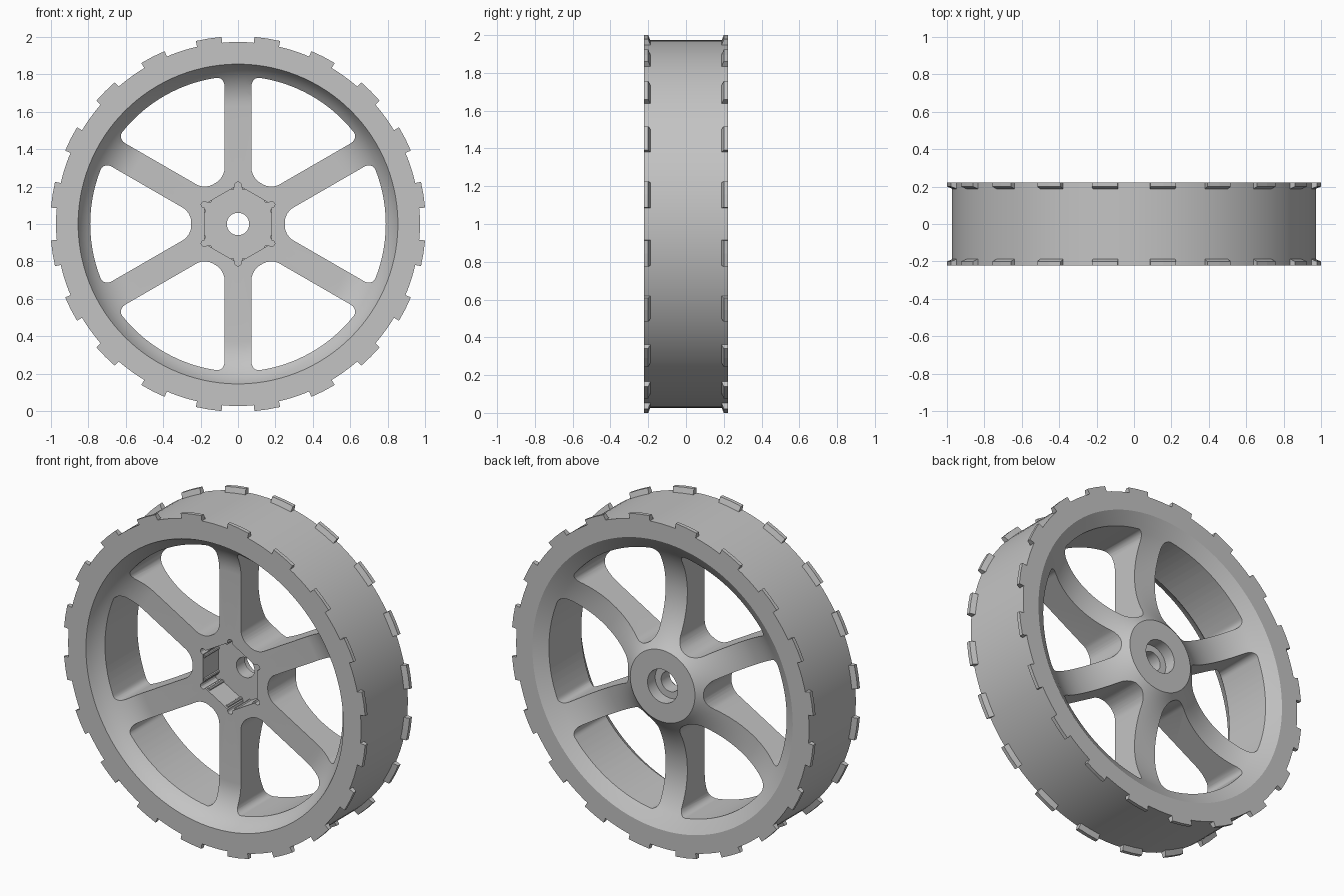
import bpy, bmesh, math
from mathutils import Matrix, Vector

if "Cube" in bpy.data.objects:
    bpy.data.objects.remove(bpy.data.objects["Cube"], do_unlink=True)

HALF = 0.222         # half width of the wheel
TREAD = 0.973        # tread radius
FRONT = -0.075       # front plane of the spokes
FLOOR = 0.07         # floor of the hex socket
SPOKE = 0.072        # half width of a spoke
OPENING = 0.79       # outer radius of the windows
LIFT = Matrix.Translation((0, 0, 1))

grey = bpy.data.materials.new("mid_grey")
grey.use_nodes = True
grey.diffuse_color = (0.55, 0.55, 0.55, 1)
grey.node_tree.nodes["Principled BSDF"].inputs["Base Color"].default_value = (0.55, 0.55, 0.55, 1)


def turn(deg):
    return Matrix.Rotation(math.radians(deg), 4, "Y")


def make_object(name, bm):
    bmesh.ops.recalc_face_normals(bm, faces=bm.faces)
    bm.transform(LIFT)
    mesh = bpy.data.meshes.new(name)
    bm.to_mesh(mesh)
    bm.free()
    mesh.materials.append(grey)
    obj = bpy.data.objects.new(name, mesh)
    bpy.context.collection.objects.link(obj)
    return obj


def prism(bm, outline, y0, y1):
    """Extrude an x-z outline along y."""
    front = [bm.verts.new((x, y0, z)) for x, z in outline]
    back = [bm.verts.new((x, y1, z)) for x, z in outline]
    bm.faces.new(front)
    bm.faces.new(back[::-1])
    for i in range(len(outline)):
        bm.faces.new((front[i], front[i - 1], back[i - 1], back[i]))


def circle(radius, count, cx=0, cz=0):
    return [(cx + radius * math.cos(math.tau * i / count),
             cz + radius * math.sin(math.tau * i / count)) for i in range(count)]


def dish(centre, bottom, reach, sag, steps=10):
    """Arc points from a flat bottom out to a rim, in (radius, y)."""
    rad = (reach ** 2 + sag ** 2) / (2 * abs(sag))
    spread = math.asin(abs(reach) / rad)
    return [(centre + math.copysign(rad * math.sin(spread * i / steps), reach),
             bottom + math.copysign(rad * (1 - math.cos(spread * i / steps)), sag))
            for i in range(steps + 1)]


# Wheel body: a revolved section with a filleted front and a dished back
section = [(0.06, FRONT)]
section += dish(0.63, FRONT, 0.225, -HALF - FRONT)
section += [(TREAD, -HALF), (TREAD, HALF), (0.865, HALF)]
section += dish(0.54, 0.09, 0.26, 0.09)[::-1]
section += dish(0.54, 0.09, -0.325, HALF - 0.09)[1:]
section += [(0.10, HALF), (0.10, 0.15), (0.06, 0.15)]

bm = bmesh.new()
ring = [bm.verts.new((r, y, 0)) for r, y in section]
edges = [bm.edges.new((ring[i - 1], ring[i])) for i in range(len(ring))]
bmesh.ops.spin(bm, geom=ring + edges, cent=(0, 0, 0), axis=(0, 1, 0),
               angle=math.tau, steps=120, use_merge=True)
bmesh.ops.remove_doubles(bm, verts=bm.verts, dist=1e-5)
wheel = make_object("wheel_body", bm)

# Window cutter: the rounded gap between two spokes
window = bmesh.new()
limit = math.radians(30) - math.asin(SPOKE / OPENING)
arc = [(OPENING * math.cos(limit * k / 8), OPENING * math.sin(limit * k / 8))
       for k in range(-8, 9)]
inner_z = math.tan(math.pi / 6) * (0.25 - 2 * SPOKE)
corners = [arc[0], arc[-1], (0.25, inner_z), (0.25, -inner_z)]
prism(window, arc + corners[2:], -0.4, 0.4)
uprights = [e for e in window.edges
            if (e.verts[0].co.xz - e.verts[1].co.xz).length < 1e-5
            and any((e.verts[0].co.xz - Vector(p)).length < 1e-4 for p in corners)]
bmesh.ops.bevel(window, geom=uprights, offset=0.05, segments=6,
                profile=0.5, affect="EDGES")

# Socket cutters: a hexagon and a round relief at each of its corners
socket = bmesh.new()
hexagon = [(z, x) for x, z in circle(0.208, 6)]
prism(socket, hexagon, -0.3, FLOOR)
relief = bmesh.new()
for x, z in hexagon:
    prism(relief, circle(0.017, 12, x, z), -0.3, FLOOR)

for name, cutter_bm in (("window_cutter", window), ("socket_cutter", socket),
                        ("relief_cutter", relief)):
    cutter = make_object(name, cutter_bm)
    cutter.hide_render = True
    mod = wheel.modifiers.new(name, "BOOLEAN")
    mod.operation, mod.solver, mod.object = "DIFFERENCE", "EXACT", cutter
    bpy.context.view_layer.objects.active = wheel
    bpy.ops.object.modifier_apply(modifier=name)
    bpy.data.objects.remove(cutter, do_unlink=True)

# Keep the sixth around the window, then repeat it around the axle
bm = bmesh.new()
bm.from_mesh(wheel.data)
bm.transform(LIFT.inverted())
for s in (-1, 1):
    bmesh.ops.bisect_plane(bm, geom=bm.verts[:] + bm.edges[:] + bm.faces[:], dist=1e-5,
                           plane_co=(0, 0, 0), plane_no=(-0.5, 0, s * math.cos(math.pi / 6)),
                           clear_outer=True)
sector = bm.faces[:] + bm.edges[:] + bm.verts[:]
for k in range(1, 6):
    copy = bmesh.ops.duplicate(bm, geom=sector)["geom"]
    bmesh.ops.transform(bm, matrix=turn(60 * k),
                        verts=[g for g in copy if isinstance(g, bmesh.types.BMVert)])
bmesh.ops.remove_doubles(bm, verts=bm.verts, dist=1e-4)
bm.transform(LIFT)
bm.to_mesh(wheel.data)
bm.free()

# Grip ribs: two thin half-round strips on each socket wall
bm = bmesh.new()
for k in range(6):
    for side in (-0.07, 0.07):
        prism(bm, circle(0.01, 8, 0.181, side), FRONT + 0.01, FLOOR + 0.005)
    bm.transform(turn(60))
ribs = make_object("socket_ribs", bm)

# Tread lugs: twenty tapered blocks along both rim edges
bm = bmesh.new()
half = math.radians(4)
lug = [(0.955, HALF), (1.004, HALF), (1.004, 0.2), (TREAD, 0.188), (0.955, 0.188)]
for k in range(20):
    for s in (-1, 1):
        rows = [[bm.verts.new((r * math.sin(a), s * y, r * math.cos(a))) for r, y in lug]
                for a in (-half, 0, half)]
        for p, q in zip(rows, rows[1:]):
            for i in range(5):
                bm.faces.new((p[i - 1], p[i], q[i], q[i - 1]))
        bm.faces.new(rows[0])
        bm.faces.new(rows[-1])
    bm.transform(turn(18))
bm.transform(turn(9))
make_object("tread_lugs", bm)

# Smooth round surfaces, keep edges crisp
for obj in (wheel, ribs):
    bpy.ops.object.select_all(action="DESELECT")
    obj.select_set(True)
    bpy.context.view_layer.objects.active = obj
    bpy.ops.object.shade_smooth_by_angle(angle=math.radians(25))
